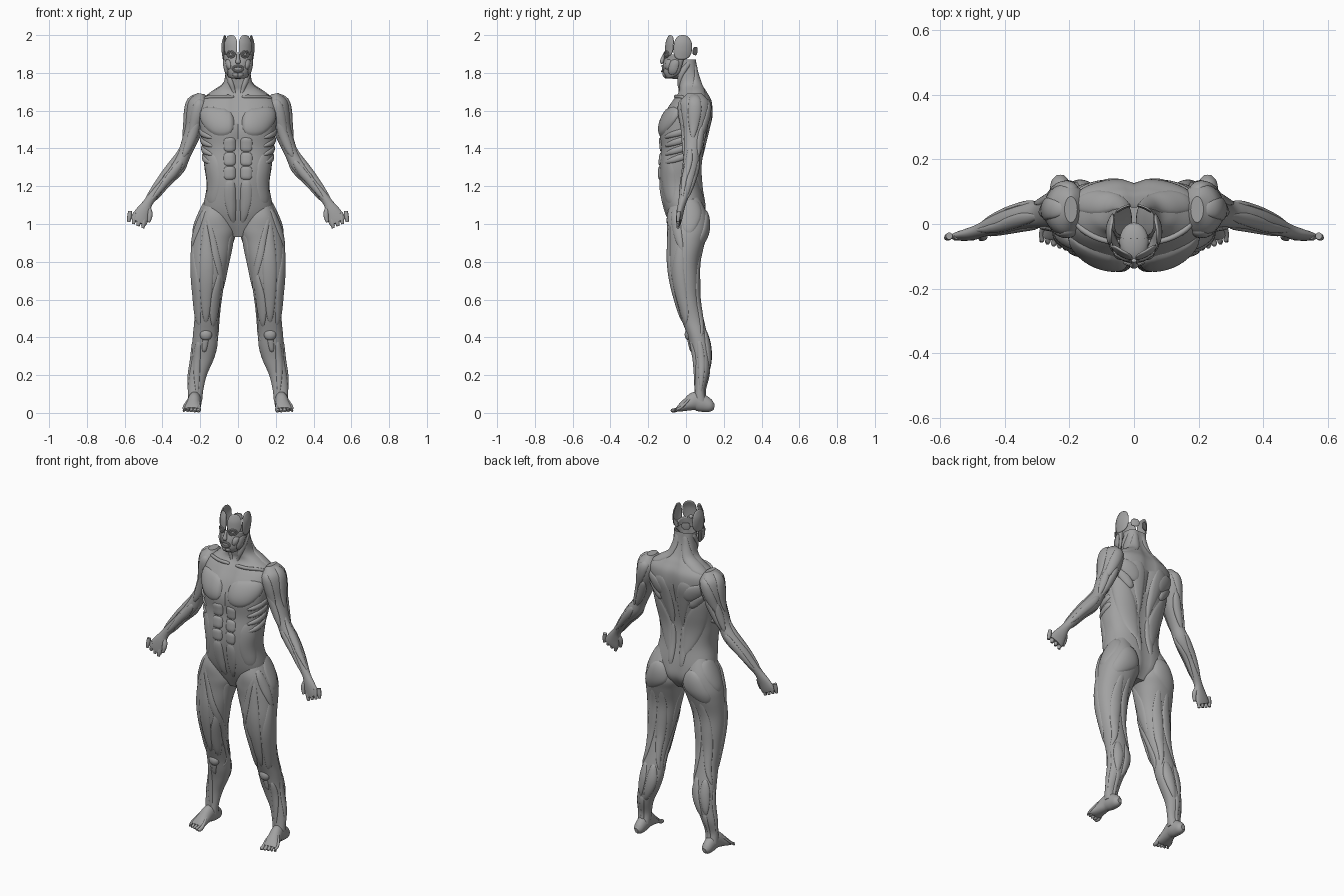
import bpy, bmesh, math
from mathutils import Vector
from mathutils.bvhtree import BVHTree

cube = bpy.data.objects.get("Cube")
if cube:
    bpy.data.objects.remove(cube, do_unlink=True)

grey = bpy.data.materials.new("muscle grey")
grey.diffuse_color = (0.36, 0.36, 0.36, 1)
grey.use_nodes = True
grey.node_tree.nodes["Principled BSDF"].inputs["Base Color"].default_value = (0.36, 0.36, 0.36, 1)
made = []


def finish(name, bm, mirror=True, thick=0):
    me = bpy.data.meshes.new(name)
    bm.to_mesh(me)
    bm.free()
    me.materials.append(grey)
    ob = bpy.data.objects.new(name, me)
    bpy.context.collection.objects.link(ob)
    if thick:
        ob.modifiers.new("Thickness", 'SOLIDIFY').thickness = thick
    if mirror:
        ob.modifiers.new("Mirror", 'MIRROR').use_mirror_merge = False
    made.append(ob)
    return ob


def spline(rows, n):
    """Catmull-Rom resampling of equal-length tuples, n steps per span."""
    out = []
    for i in range(len(rows) - 1):
        a, b, c, d = (rows[max(0, min(len(rows) - 1, i + k))] for k in (-1, 0, 1, 2))
        for s in range(n):
            t = s / n
            out.append(tuple(0.5 * (2*q + (r-p)*t + (2*p-5*q+4*r-s_)*t*t + (3*q-p-3*r+s_)*t**3)
                             for p, q, r, s_ in zip(a, b, c, d)))
    out.append(tuple(rows[-1]))
    return out


def skin(name, rings, mirror=True, cap_end=True):
    """Joins rings of points into a skin; returns the object and a surface lookup."""
    bm = bmesh.new()
    vs = [[bm.verts.new(p) for p in ring] for ring in rings]
    n = len(vs[0])
    for a, b in zip(vs, vs[1:]):
        for j in range(n):
            bm.faces.new((a[j], a[(j+1) % n], b[(j+1) % n], b[j]))
    bm.faces.new(vs[0])
    if cap_end:
        bm.faces.new(vs[-1])
    bmesh.ops.recalc_face_normals(bm, faces=bm.faces)
    tree = BVHTree.FromBMesh(bm)
    finish(name, bm, mirror)
    return tree


def level_ring(z, x0, x1, y0, y1, power=2.0, groove=0.0, n=48):
    """Horizontal rounded ring, with an optional groove on the body's midline."""
    ring = []
    for k in range(n):
        a = 2 * math.pi * k / n
        c, s = math.cos(a), math.sin(a)
        u = math.copysign(abs(c) ** (2/power), c)
        v = math.copysign(abs(s) ** (2/power), s)
        x = (x0+x1)/2 + u*(x1-x0)/2
        v *= 1 - groove * math.exp(-(x/0.025)**2)
        ring.append((x, (y0+y1)/2 + v*(y1-y0)/2, z))
    return ring


def tube(name, rows, steps=4, sides=20, mirror=True):
    """Tube along rows of (x, y, z, half width, half depth)."""
    rows = spline(rows, steps)
    rings = []
    for i, r in enumerate(rows):
        p = Vector(r[:3])
        t = (Vector(rows[min(i+1, len(rows)-1)][:3]) - Vector(rows[max(i-1, 0)][:3])).normalized()
        ref = Vector((0, 0, 1)) if abs(t.y) > 0.6 else Vector((0, 1, 0))
        u = t.cross(ref).normalized()
        v = u.cross(t)
        rings.append([p + u*r[3]*math.cos(2*math.pi*k/sides) + v*r[4]*math.sin(2*math.pi*k/sides)
                      for k in range(sides)])
    return skin(name, rings, mirror)


def muscle(name, tree, rows, h=0.009):
    """Bulging sheet laid on a surface along rows of (x, y, z, half width)."""
    rows = spline(rows, 8)
    bm = bmesh.new()
    grid = []
    for i, r in enumerate(rows):
        p, nor, *_ = tree.find_nearest(Vector(r[:3]))
        t = Vector(rows[min(i+1, len(rows)-1)][:3]) - Vector(rows[max(i-1, 0)][:3])
        side = nor.cross(t).normalized()
        end = 1 - abs(2*i/(len(rows)-1) - 1)**4
        line = []
        for j in range(13):
            w = j/6 - 1
            q, m, *_ = tree.find_nearest(p + side * r[3] * w * (0.35 + 0.65*end))
            line.append(bm.verts.new(q + m * (h * end * math.sqrt(max(0, 1 - w*w)) - 0.003)))
        grid.append(line)
    for a, b in zip(grid, grid[1:]):
        for j in range(12):
            bm.faces.new((a[j], b[j], b[j+1], a[j+1]))
    finish(name, bm)


def ball(name, c, r, mirror=True):
    bm = bmesh.new()
    bmesh.ops.create_uvsphere(bm, u_segments=20, v_segments=12, radius=1)
    for v in bm.verts:
        v.co = Vector(c) + Vector((v.co.x*r[0], v.co.y*r[1], v.co.z*r[2]))
    finish(name, bm, mirror)


# Torso and neck: z, half width, front, back
torso_rows = [(.93, .05, -.05, .06), (1.0, .15, -.085, .105), (1.08, .183, -.115, .105),
              (1.2, .166, -.14, .085), (1.3, .178, -.143, .08), (1.4, .187, -.135, .098),
              (1.5, .2, -.143, .122), (1.58, .21, -.118, .14), (1.65, .2, -.075, .138),
              (1.7, .135, -.04, .112), (1.74, .082, -.042, .088), (1.8, .066, -.05, .066),
              (1.87, .064, -.05, .058)]
torso = skin("torso", [level_ring(z, -w, w, f, b, 2.4, .13) for z, w, f, b in spline(torso_rows, 6)],
             False, False)

# Legs: z, inner, outer, front, back
leg_rows = [(1.14, .06, .165, -.07, .07), (1.05, .03, .208, -.1, .112), (.97, .006, .237, -.1, .118),
            (.9, .025, .247, -.097, .1), (.8, .05, .25, -.095, .073), (.7, .07, .246, -.082, .07),
            (.6, .09, .237, -.057, .074), (.5, .102, .231, -.026, .093), (.42, .106, .238, .004, .112),
            (.35, .11, .243, .022, .128), (.28, .13, .25, .038, .13), (.2, .165, .262, .047, .12),
            (.12, .184, .265, .047, .1), (.06, .19, .265, .04, .11)]
leg = skin("leg", [level_ring(*r, 2.2) for r in spline(leg_rows, 6)])

# Arms with palm: x, y, z, half width, half depth
arm = tube("arm", [(.195, .045, 1.69, .02, .04), (.203, .045, 1.645, .06, .078), (.215, .045, 1.58, .064, .08),
                   (.235, .042, 1.5, .05, .062), (.26, .036, 1.43, .04, .05), (.285, .03, 1.37, .036, .042),
                   (.312, .028, 1.32, .041, .042), (.345, .022, 1.28, .04, .04), (.39, .01, 1.23, .034, .036),
                   (.435, -.005, 1.17, .029, .029), (.475, -.02, 1.115, .025, .021), (.5, -.03, 1.07, .037, .019),
                   (.52, -.036, 1.03, .046, .016), (.53, -.039, 1.01, .045, .013)], 5, 36)

# Fingers and thumb
for i in range(4):
    x, z = .496 + .025*i, 1.015 + .011*i
    tube(f"finger_{i+1}", [(x, -.037, z+.02, .011, .011), (x+.004, -.041, z-.012, .012, .011),
                           (x+.008, -.043, z-.037, .008, .007)], 3, 10)
tube("thumb", [(.475, -.025, 1.09, .012, .012), (.466, -.038, 1.05, .014, .013),
               (.473, -.045, 1.01, .008, .008)], 4, 12)

# Feet, metatarsals and toes
tube("foot", [(.228, .15, .032, .012, .014), (.228, .13, .036, .028, .032), (.228, .09, .05, .034, .046),
              (.23, .05, .062, .035, .05), (.236, .01, .046, .038, .036), (.243, -.03, .026, .044, .02),
              (.245, -.045, .018, .044, .012)], 5, 24)
for i in range(5):
    x = .208 + .019*i
    end, r = -.08 + .006*i, .011 - .001*i
    tube(f"toe_{i+1}", [(.22 + .008*i, .03, .086, .006, .006), (x, -.02, .046 - .003*i, .008, .007),
                        (x, -.05, .017, r, r), (x+.002, end+.008, .012, r, r),
                        (x+.002, end, .009, .005, .005)], 3, 10)

# Chest, belly and neck muscles
muscle("pectoral", torso, [(.012, -.14, 1.54, .075), (.1, -.15, 1.55, .085), (.18, -.1, 1.58, .06), (.22, -.05, 1.6, .03)], .016)
muscle("clavicle", torso, [(.015, -.06, 1.68, .012), (.1, -.06, 1.685, .01), (.2, .0, 1.68, .012)], .014)
for i, z in enumerate((1.42, 1.345, 1.27)):
    muscle(f"abdominal_{i+1}", torso, [(.044, -.15, z+.038, .036), (.042, -.15, z-.038, .036)], .011)
muscle("lower_abdominal", torso, [(.042, -.15, 1.235, .036), (.04, -.14, 1.12, .034), (.015, -.1, .99, .015)], .009)
muscle("oblique", torso, [(.15, -.1, 1.38, .04), (.14, -.1, 1.25, .065), (.15, -.09, 1.1, .04)], .008)
for i in range(4):
    z = 1.5 - .045*i
    muscle(f"serratus_{i+1}", torso, [(.2, .02, z, .018), (.18, -.05, z-.02, .018), (.14, -.12, z-.045, .01)], .012)
muscle("neck_strap", torso, [(.062, .02, 1.86, .016), (.05, -.03, 1.78, .017), (.014, -.04, 1.69, .011)], .011)

# Back muscles
muscle("upper_trapezius", torso, [(.025, .06, 1.86, .025), (.055, .07, 1.76, .035), (.12, .07, 1.7, .045), (.19, .06, 1.67, .03)], .01)
muscle("lower_trapezius", torso, [(.1, .14, 1.62, .05), (.06, .13, 1.5, .045), (.018, .1, 1.3, .012)], .009)
muscle("infraspinatus", torso, [(.07, .14, 1.5, .03), (.13, .13, 1.55, .05), (.2, .09, 1.6, .03)], .013)
muscle("teres", torso, [(.1, .12, 1.45, .02), (.15, .11, 1.5, .028), (.2, .07, 1.55, .02)], .014)
muscle("latissimus", torso, [(.2, .04, 1.52, .04), (.15, .09, 1.4, .065), (.08, .09, 1.26, .055), (.03, .09, 1.12, .015)], .011)
muscle("spine_muscle", torso, [(.035, .09, 1.32, .018), (.038, .09, 1.2, .027), (.035, .1, 1.07, .018)], .009)

# Shoulder and arm muscles
muscle("front_deltoid", arm, [(.19, -.03, 1.67, .03), (.22, -.04, 1.58, .04), (.255, .0, 1.45, .014)], .01)
muscle("side_deltoid", arm, [(.22, .045, 1.69, .03), (.28, .045, 1.59, .04), (.29, .035, 1.45, .014)], .012)
muscle("rear_deltoid", arm, [(.18, .12, 1.67, .03), (.23, .13, 1.58, .04), (.28, .07, 1.45, .014)], .01)
muscle("biceps", arm, [(.21, -.03, 1.55, .015), (.245, -.03, 1.45, .034), (.29, -.02, 1.35, .013)], .012)
muscle("triceps_long", arm, [(.21, .11, 1.54, .02), (.235, .1, 1.45, .03), (.285, .08, 1.35, .014)], .012)
muscle("triceps_side", arm, [(.27, .09, 1.52, .015), (.285, .08, 1.44, .026), (.305, .07, 1.35, .012)], .011)
muscle("brachioradialis", arm, [(.31, .02, 1.42, .014), (.36, .01, 1.32, .026), (.42, -.01, 1.23, .02), (.49, -.02, 1.13, .008)], .01)
muscle("forearm_flexor", arm, [(.295, -.02, 1.34, .016), (.35, -.03, 1.25, .028), (.46, -.04, 1.12, .01)], .009)
muscle("inner_flexor", arm, [(.275, .02, 1.33, .014), (.34, .015, 1.23, .022), (.45, -.02, 1.11, .009)], .009)
muscle("forearm_extensor", arm, [(.31, .08, 1.34, .016), (.37, .06, 1.26, .028), (.475, 0, 1.125, .01)], .009)

# Hip and thigh muscles
muscle("gluteus", leg, [(.05, .12, 1.07, .045), (.12, .14, 1.0, .08), (.22, .08, .9, .035)], .012)
muscle("hip_side", leg, [(.15, .04, 1.13, .05), (.21, .03, 1.06, .065), (.25, .01, .95, .03)], .01)
muscle("hip_front", leg, [(.18, -.07, 1.09, .018), (.23, -.06, .99, .03), (.26, -.02, .85, .012)], .01)
muscle("sartorius", leg, [(.18, -.09, 1.08, .014), (.12, -.11, .86, .02), (.07, -.02, .62, .018), (.1, .05, .45, .014), (.13, .03, .37, .01)], .008)
muscle("rectus_femoris", leg, [(.18, -.1, 1.03, .014), (.17, -.11, .78, .042), (.17, -.06, .58, .03), (.17, -.02, .47, .014)], .011)
muscle("outer_thigh", leg, [(.25, -.03, .93, .02), (.25, -.05, .7, .048), (.23, -.02, .54, .035), (.2, 0, .46, .012)], .009)
muscle("inner_knee_thigh", leg, [(.1, -.07, .75, .018), (.11, -.05, .57, .038), (.13, 0, .45, .014)], .011)
muscle("adductor", leg, [(.03, -.06, .95, .025), (.05, -.02, .82, .04), (.08, .01, .62, .015)], .008)
muscle("outer_hamstring", leg, [(.16, .1, .9, .02), (.19, .09, .7, .038), (.22, .1, .5, .02), (.24, .08, .4, .01)], .01)
muscle("inner_hamstring", leg, [(.1, .1, .9, .02), (.11, .09, .7, .036), (.115, .1, .5, .018), (.11, .09, .4, .01)], .01)

# Knee and lower leg muscles
ball("kneecap", (.17, .015, .415), (.033, .022, .032))
muscle("knee_tendon", leg, [(.17, 0, .4, .02), (.18, .03, .32, .012)], .01)
muscle("inner_calf", leg, [(.14, .13, .45, .018), (.14, .14, .34, .036), (.19, .13, .21, .014)], .012)
muscle("outer_calf", leg, [(.21, .13, .45, .018), (.22, .14, .35, .034), (.22, .13, .23, .014)], .011)
muscle("heel_tendon", leg, [(.21, .13, .24, .022), (.22, .11, .14, .012), (.226, .11, .07, .014)], .009)
muscle("shin_muscle", leg, [(.21, .02, .38, .016), (.22, .04, .28, .022), (.215, .05, .09, .01)], .009)
muscle("side_shin_muscle", leg, [(.25, .07, .39, .014), (.26, .08, .27, .022), (.27, .08, .1, .01)], .008)

# Head outline: z, half width, front, back
head_rows = spline([(1.77, .045, -.11, -.01), (1.8, .064, -.122, .02), (1.84, .073, -.122, .04),
                    (1.88, .08, -.114, .055), (1.92, .085, -.112, .062), (1.96, .084, -.108, .06),
                    (2.0, .072, -.095, .045)], 6)


def head(deg, z, lift=0.0):
    """Point on the head surface; zero degrees is straight ahead, 90 is the left side."""
    z = min(max(z, 1.77), 2.0)
    for a, b in zip(head_rows, head_rows[1:]):
        if z <= b[0]:
            break
    t = (z - a[0]) / (b[0] - a[0])
    w, f, k = (a[i] + (b[i] - a[i]) * t for i in (1, 2, 3))
    r = math.radians(deg)
    return Vector(((w+lift)*math.sin(r), (f+k)/2 - ((k-f)/2+lift)*math.cos(r), z))


def head_plate(name, deg, span, z, rise, lift=0.0, bulge=0.0, mirror=True, square=.75):
    """Rounded plate that follows the head surface."""
    bm = bmesh.new()
    rings = []
    for k in range(1, 9):
        r = k/8
        ring = []
        for j in range(32):
            a = 2*math.pi*j/32
            c, s = (math.copysign(abs(q)**square, q) for q in (math.cos(a), math.sin(a)))
            ring.append(bm.verts.new(head(deg + span*r*c, z + rise*r*s, lift + bulge*(1 - r*r))))
        rings.append(ring)
    bm.faces.new(rings[0])
    for a, b in zip(rings, rings[1:]):
        for j in range(32):
            bm.faces.new((a[j], b[j], b[(j+1) % 32], a[(j+1) % 32]))
    finish(name, bm, mirror, .006)


# Face mask and open skull plates
head_plate("face_mask", 0, 105, 1.835, .065, mirror=False, square=.5)
head_plate("forehead_plate", 31, 28, 1.943, .057)
head_plate("temple_plate", 96, 34, 1.935, .065, .002)
head_plate("rear_skull_plate", 155, 17, 1.915, .022)
head_plate("jaw_muscle", 72, 20, 1.83, .04, .002, .006)
head_plate("cheek_muscle", 45, 14, 1.845, .026, .001, .007)
head_plate("chin_muscle", 14, 15, 1.787, .014, .001, .006)
ball("mouth_floor", (0, -.055, 1.79), (.045, .06, .022), False)

# Eyes, nose and lips
for part, r0, r1 in (("eye_ring", 15, .017), ("inner_eye_ring", 9, .01)):
    tube(part, [(*head(27 + r0*math.cos(a*math.pi/8), 1.898 + r1*math.sin(a*math.pi/8), .003), .004, .004)
                for a in range(17)], 1, 8)
ball("eyeball", head(27, 1.898, -.006), (.012, .012, .012))
tube("nose", [(0, -.112, 1.905, .008, .006), (0, -.122, 1.88, .009, .009), (0, -.128, 1.858, .014, .01),
              (0, -.122, 1.85, .008, .004)], 4, 12, False)
tube("lip_ring", [(*head(22*math.cos(a*math.pi/8), 1.822 + .014*math.sin(a*math.pi/8), .003), .006, .006)
                  for a in range(17)], 1, 8, False)

bpy.ops.object.select_all(action='DESELECT')
for ob in made:
    ob.select_set(True)
bpy.context.view_layer.objects.active = made[0]
bpy.ops.object.shade_smooth_by_angle(angle=math.radians(40))
